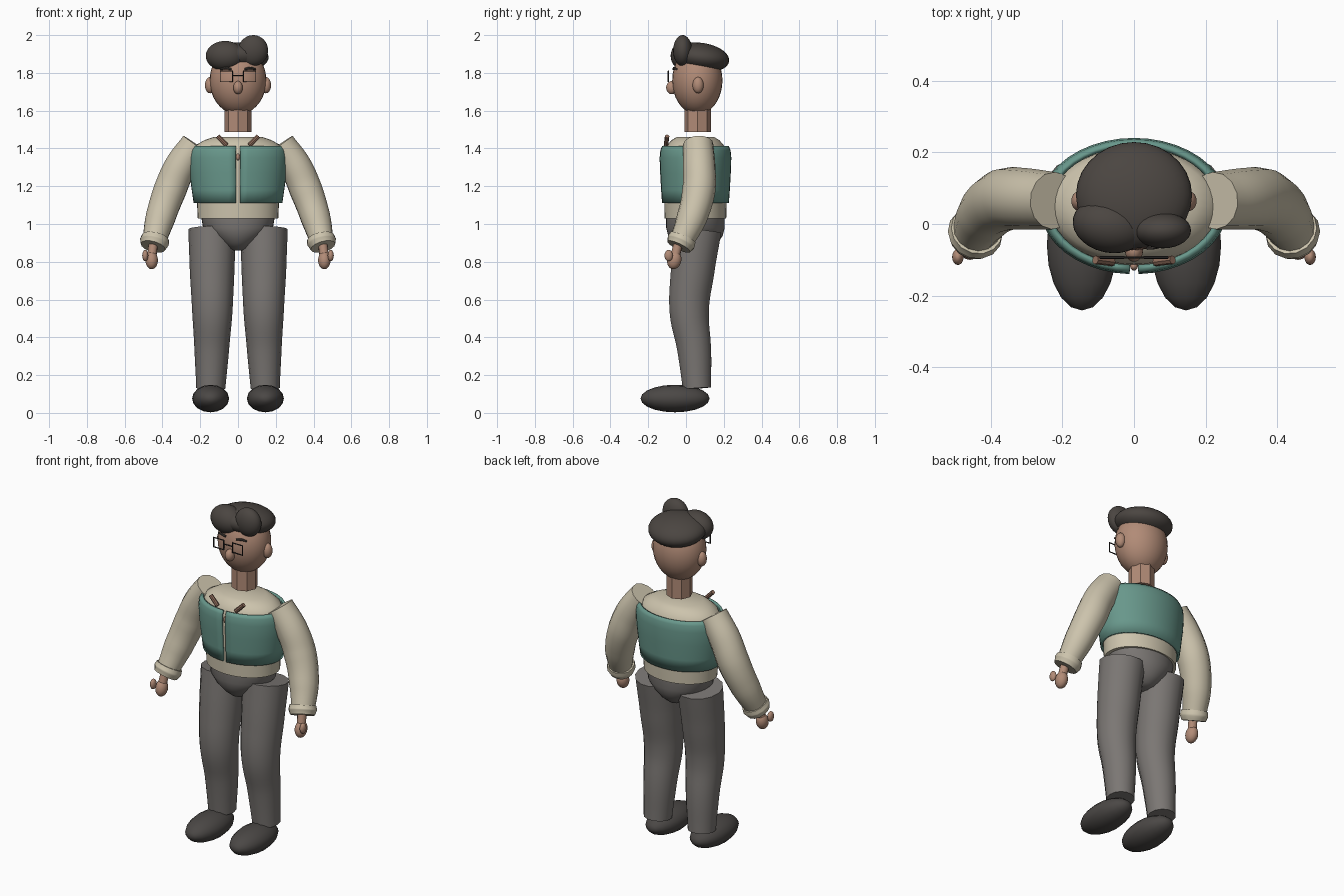
import bpy, bmesh, math
from mathutils import Vector, Euler

cube = bpy.data.objects.get("Cube")
if cube:
    bpy.data.objects.remove(cube, do_unlink=True)


def material(name, rgb):
    m = bpy.data.materials.new(name)
    m.use_nodes = True
    col = [(c / 255) ** 2.2 for c in rgb] + [1]
    m.diffuse_color = col
    m.node_tree.nodes["Principled BSDF"].inputs["Base Color"].default_value = col
    return m


SKIN = material("skin", (176, 138, 118))
HAIR = material("dark hair", (76, 71, 67))
SHOE = material("shoe leather", (76, 73, 71))
SHIRT = material("cream shirt", (203, 194, 171))
VEST = material("green vest", (104, 150, 138))
PANTS = material("grey trousers", (122, 118, 115))
FRAME = material("glasses frame", (48, 46, 46))
BROWN = material("brown tabs", (146, 112, 95))


def finish(name, mesh, mat, angle=40):
    mesh.materials.clear()
    mesh.materials.append(mat)
    ob = bpy.data.objects.new(name, mesh)
    bpy.context.collection.objects.link(ob)
    bpy.ops.object.select_all(action='DESELECT')
    ob.select_set(True)
    bpy.context.view_layer.objects.active = ob
    bpy.ops.object.shade_smooth_by_angle(angle=math.radians(angle))
    return ob


def from_bm(name, bm, mat):
    bmesh.ops.recalc_face_normals(bm, faces=bm.faces)
    mesh = bpy.data.meshes.new(name)
    bm.to_mesh(mesh)
    bm.free()
    return finish(name, mesh, mat)


def ellipsoid(name, loc, radii, mat, rot=(0, 0, 0), seg=28, rings=18):
    bm = bmesh.new()
    bmesh.ops.create_uvsphere(bm, u_segments=seg, v_segments=rings, radius=1)
    turn = Euler([math.radians(a) for a in rot]).to_matrix()
    for v in bm.verts:
        v.co = turn @ Vector(a * b for a, b in zip(v.co, radii)) + Vector(loc)
    return from_bm(name, bm, mat)


def lathe(name, rings, cy, mat, gap=0, seg=40):
    """Oval rings of (z, x radius, y radius); a gap in degrees opens the front."""
    bm = bmesh.new()
    loops = []
    for z, rx, ry in rings:
        loop = []
        for i in range(seg + (1 if gap else 0)):
            a = math.radians(-90 + gap / 2 + (360 - gap) * i / seg)
            loop.append(bm.verts.new((rx * math.cos(a), cy + ry * math.sin(a), z)))
        loops.append(loop)
    for lo, hi in zip(loops, loops[1:]):
        for i in range(seg):
            j = (i + 1) % len(lo)
            bm.faces.new((lo[i], lo[j], hi[j], hi[i]))
    if not gap:
        bm.faces.new(loops[0])
        bm.faces.new(loops[-1])
    return from_bm(name, bm, mat)


def tube(name, points, mat, smooth=True, cyclic=False, res=5):
    """Round tube through (x, y, z, radius) points with flat ends."""
    cu = bpy.data.curves.new(name, 'CURVE')
    cu.dimensions = '3D'
    cu.bevel_depth = 1
    cu.bevel_resolution = res
    cu.resolution_u = 6
    cu.use_fill_caps = True
    sp = cu.splines.new('BEZIER' if smooth else 'POLY')
    pts = sp.bezier_points if smooth else sp.points
    pts.add(len(points) - 1)
    for p, (x, y, z, r) in zip(pts, points):
        p.co = (x, y, z) if smooth else (x, y, z, 1)
        p.radius = r
        if smooth:
            p.handle_left_type = p.handle_right_type = 'AUTO'
    sp.use_cyclic_u = cyclic
    tmp = bpy.data.objects.new(name + "_curve", cu)
    bpy.context.collection.objects.link(tmp)
    graph = bpy.context.evaluated_depsgraph_get()
    mesh = bpy.data.meshes.new_from_object(tmp.evaluated_get(graph))
    bpy.data.objects.remove(tmp, do_unlink=True)
    bm = bmesh.new()
    bm.from_mesh(mesh)
    bmesh.ops.remove_doubles(bm, verts=bm.verts, dist=0.0001)
    return from_bm(name, bm, mat)


# Head, neck and hair
ellipsoid("head", (0, 0.06, 1.76), (0.15, 0.133, 0.18), SKIN)
tube("neck", [(0, 0.062, 1.487, 0.071), (0, 0.062, 1.64, 0.071)], SKIN, smooth=False, res=2)
ellipsoid("nose", (0, -0.075, 1.722), (0.025, 0.03, 0.035), SKIN)
ellipsoid("hair_back", (0, 0.08, 1.882), (0.162, 0.15, 0.077), HAIR, (-8, 0, 0))
ellipsoid("hair_fringe", (-0.068, -0.004, 1.89), (0.104, 0.076, 0.079), HAIR, (0, 0, -12))
ellipsoid("hair_quiff", (0.08, -0.018, 1.918), (0.079, 0.05, 0.082), HAIR, (0, 8, 0))

# Torso: shirt, open vest and hips
lathe("shirt", [(1.03, 0.213, 0.163), (1.11, 0.217, 0.165), (1.3, 0.236, 0.168),
                (1.385, 0.236, 0.162), (1.42, 0.22, 0.148), (1.445, 0.175, 0.125),
                (1.46, 0.13, 0.1)], 0.05, SHIRT)
vest = lathe("vest", [(1.11, 0.235, 0.177), (1.18, 0.245, 0.182), (1.27, 0.257, 0.187),
                      (1.35, 0.263, 0.19), (1.39, 0.258, 0.186), (1.412, 0.245, 0.177)],
             0.05, VEST, gap=5.5)
solid = vest.modifiers.new("cloth", 'SOLIDIFY')
solid.thickness = 0.014
solid.offset = -1
lathe("hips", [(0.86, 0.035, 0.05), (0.87, 0.06, 0.085), (0.9, 0.1, 0.12), (0.94, 0.15, 0.145),
               (0.98, 0.185, 0.155), (1.04, 0.195, 0.155)], 0.05, PANTS)
ellipsoid("collar_button", (0, -0.118, 1.355), (0.011, 0.012, 0.018), SKIN, seg=12, rings=8)

# Glasses bridge
tube("glasses_bridge", [(-0.028, -0.093, 1.787, 0.003), (0.028, -0.093, 1.787, 0.003)],
     FRAME, smooth=False, res=1)

for side, s in (("left", 1), ("right", -1)):
    # Face details
    ellipsoid(side + "_ear", (0.148 * s, 0.064, 1.735), (0.027, 0.029, 0.043), SKIN)
    tube(side + "_eyebrow", [(0.035 * s, -0.066, 1.82, 0.006), (0.065 * s, -0.062, 1.825, 0.007),
                             (0.093 * s, -0.05, 1.819, 0.005)], HAIR, res=2)
    tube(side + "_glasses_rim", [((0.061 + dx) * s, -0.093, 1.781 + dz, 0.004)
         for dx, dz in ((-0.033, -0.028), (0.033, -0.028), (0.033, 0.028), (-0.033, 0.028))],
         FRAME, smooth=False, cyclic=True, res=1)
    tube(side + "_collar_tab", [(0.108 * s, -0.1, 1.465, 0.012), (0.06 * s, -0.106, 1.417, 0.012)],
         BROWN, smooth=False, res=2)

    # Arm, cuff and hand
    tube(side + "_sleeve", [(0.224 * s, 0.065, 1.422, 0.08), (0.305 * s, 0.07, 1.305, 0.086),
                            (0.36 * s, 0.068, 1.18, 0.088), (0.412 * s, 0.03, 1.03, 0.08),
                            (0.446 * s, -0.028, 0.9, 0.062)], SHIRT)
    tube(side + "_cuff", [(0.438 * s, -0.016, 0.928, 0.073), (0.443 * s, -0.026, 0.905, 0.078),
                          (0.45 * s, -0.038, 0.88, 0.067)], SHIRT)
    tube(side + "_wrist", [(0.448 * s, -0.04, 0.9, 0.025), (0.457 * s, -0.06, 0.82, 0.025)],
         SKIN, smooth=False, res=3)
    ellipsoid(side + "_hand", (0.457 * s, -0.062, 0.808), (0.033, 0.037, 0.048), SKIN, (-15, 0, 0))
    ellipsoid(side + "_thumb", (0.491 * s, -0.092, 0.833), (0.016, 0.022, 0.03), SKIN)

    # Leg and shoe
    tube(side + "_leg", [(0.137 * s, 0.065, 0.972, 0.126), (0.137 * s, 0.035, 0.75, 0.118),
                         (0.136 * s, 0.017, 0.54, 0.107), (0.139 * s, 0.043, 0.34, 0.092),
                         (0.144 * s, 0.058, 0.13, 0.077)], PANTS)
    ellipsoid(side + "_shoe", (0.145 * s, -0.058, 0.076), (0.098, 0.073, 0.183), SHOE,
              (90, 0, 0), seg=16, rings=10)
